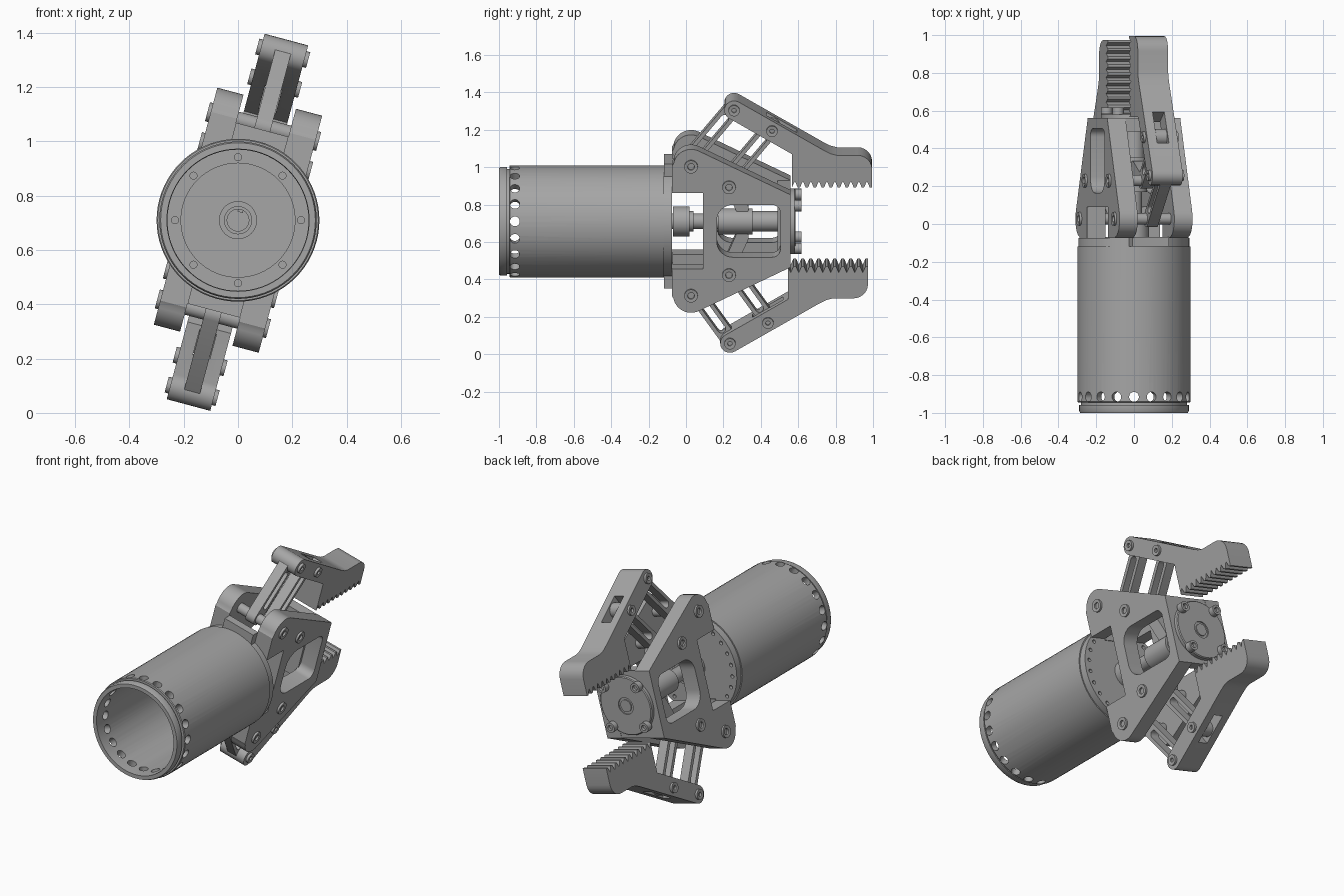
import bpy, bmesh
from math import sin, cos, pi, radians, hypot, atan2
from mathutils import Matrix

cube = bpy.data.objects.get("Cube")
if cube:
    bpy.data.objects.remove(cube)

AXIS_Z, TILT = 0.71, radians(15)
metal = bpy.data.materials.new("grey_metal")
metal.use_nodes = True
GREY = (0.38, 0.38, 0.38, 1)
metal.diffuse_color = GREY
metal.node_tree.nodes["Principled BSDF"].inputs["Base Color"].default_value = GREY


def finish(name, bm, tilted=True):
    """Turn a bmesh into an object lying on the gripper axis."""
    bmesh.ops.recalc_face_normals(bm, faces=bm.faces)
    me = bpy.data.meshes.new(name)
    bm.to_mesh(me)
    bm.free()
    me.materials.append(metal)
    me.shade_smooth()
    me.set_sharp_from_angle(angle=radians(30))
    ob = bpy.data.objects.new(name, me)
    bpy.context.collection.objects.link(ob)
    ob.location.z = AXIS_Z
    ob.rotation_euler.y = TILT if tilted else 0
    return ob


def cut(ob, cutter):
    """Subtract a cutter and remove it afterwards."""
    cutter.hide_render = True
    mod = ob.modifiers.new("cut", "BOOLEAN")
    mod.operation, mod.solver, mod.object = "DIFFERENCE", "EXACT", cutter
    bpy.context.view_layer.update()
    dg = bpy.context.evaluated_depsgraph_get()
    me = bpy.data.meshes.new_from_object(ob.evaluated_get(dg))
    ob.modifiers.clear()
    ob.data = me
    me.set_sharp_from_angle(angle=radians(30))
    bpy.data.objects.remove(cutter)


def prism(name, pts, x0, x1, socket=0):
    """Side profile of (y, z) points extruded along x; socket recesses one end."""
    bm = bmesh.new()
    face = bm.faces.new([bm.verts.new((x0, y, z)) for y, z in pts])
    out = bmesh.ops.extrude_face_region(bm, geom=[face])["geom"]
    verts = [v for v in out if isinstance(v, bmesh.types.BMVert)]
    bmesh.ops.translate(bm, verts=verts, vec=(x1 - x0, 0, 0))
    bmesh.ops.recalc_face_normals(bm, faces=bm.faces)
    if socket:
        end = [f for f in bm.faces if f.normal.x * socket > 0.9]
        bmesh.ops.inset_region(bm, faces=end, thickness=0.008)
        bmesh.ops.inset_region(bm, faces=end, thickness=0.010, depth=-0.002)
        bmesh.ops.inset_region(bm, faces=end, thickness=0.001, depth=-0.014)
    return finish(name, bm)


def lathe(name, profile, x=0, z=0, steps=64, tilted=True):
    """Closed (radius, y) profile turned around the y axis."""
    bm = bmesh.new()
    vs = [bm.verts.new((r, y, 0)) for r, y in profile]
    es = [bm.edges.new((a, b)) for a, b in zip(vs, vs[1:] + vs[:1])]
    bmesh.ops.spin(bm, geom=vs + es, cent=(0, 0, 0), axis=(0, 1, 0),
                   angle=2 * pi, steps=steps, use_merge=True)
    bmesh.ops.remove_doubles(bm, verts=bm.verts, dist=1e-5)
    bmesh.ops.translate(bm, verts=bm.verts, vec=(x, 0, z))
    return finish(name, bm, tilted)


def rod(name, r, y0, y1):
    return lathe(name, [(0, y0), (r, y0), (r, y1), (0, y1)], steps=40)


def hole_set(radius, depth, mats, tilted=True):
    bm = bmesh.new()
    for m in mats:
        bmesh.ops.create_cone(bm, cap_ends=True, segments=20, radius1=radius,
                              radius2=radius, depth=depth, matrix=m)
    return finish("hole_cutter", bm, tilted)


def ring_of(n, r, y, radial):
    """Placements on a circle, pointing outwards or along the axis."""
    out = []
    for i in range(n):
        m = Matrix.Rotation(2 * pi * i / n, 4, "Y") @ Matrix.Translation((0, y, r))
        out.append(m if radial else m @ Matrix.Rotation(pi / 2, 4, "X"))
    return out


def arc(c, r, a0, a1, n=12):
    return [(c[0] + r * cos(radians(a0 + (a1 - a0) * i / n)),
             c[1] + r * sin(radians(a0 + (a1 - a0) * i / n))) for i in range(n + 1)]


def circle(c, r, n=24):
    return arc(c, r, 0, 360 * (n - 1) / n, n - 1)


def capsule(a, b, r):
    t = atan2(b[1] - a[1], b[0] - a[0]) * 180 / pi
    return arc(b, r, t - 90, t + 90) + arc(a, r, t + 90, t + 270)


def lerp(a, b, t):
    return (a[0] + (b[0] - a[0]) * t, a[1] + (b[1] - a[1]) * t)


# Hollow body tube with a floor and ring of through holes
tube = lathe("body_tube", [(0.262, -1), (0.285, -1), (0.29, -0.99), (0.29, -0.957),
             (0.28, -0.957), (0.28, -0.945), (0.296, -0.945), (0.3, -0.94), (0.3, -0.118),
             (0.26, -0.118), (0.26, -0.96)], steps=72, tilted=False)
cut(tube, hole_set(0.026, 0.16, ring_of(20, 0.29, -0.915, True), False))
floor = lathe("tube_floor", [(0.045, -0.16), (0.21, -0.16), (0.21, -0.17), (0.265, -0.17),
              (0.265, -0.12), (0.045, -0.12)], tilted=False)
cut(floor, hole_set(0.013, 0.04, ring_of(8, 0.232, -0.17, False), False))
lathe("drive_hub", [(0.04, -0.22), (0.052, -0.22), (0.052, -0.21), (0.07, -0.21),
                    (0.07, -0.13), (0.04, -0.13)], steps=40)
prism("hub_key", [(-0.2, 0.03), (-0.13, 0.03), (-0.13, 0.045), (-0.2, 0.045)], -0.01, 0.01)

# Mounting flange behind the side plates
flange = lathe("mounting_flange", [(0, -0.122), (0.293, -0.122), (0.293, -0.075), (0, -0.075)])
cut(flange, hole_set(0.011, 0.04, ring_of(24, 0.262, -0.075, False)))
for s in (-1, 1):
    prism("flange_tab", [(-0.118, s * 0.2), (-0.07, s * 0.2), (-0.07, s * 0.345),
                         (-0.118, s * 0.345)], -0.1, 0.1)

# Drive shaft and couplings
rod("drive_shaft", 0.042, -0.12, 0.56)
rod("front_coupling", 0.08, -0.07, 0.02)
rod("shaft_collar", 0.055, 0.02, 0.04)
rod("sliding_nut", 0.07, 0.17, 0.355)
rod("rear_bushing", 0.055, 0.355, 0.51)

# Side plates with front notch and rounded window
EAR, SECOND = (0.027, 0.357), (0.23, 0.243)
half = [(0.09, 0.21), (-0.075, 0.21), (-0.075, 0.36)] + arc(EAR, 0.095, 170, 64) + [(0.56, 0.2)]
outline = half + [(y, -z) for y, z in reversed(half)]
window = (arc((0.46, 0.1), 0.045, 0, 90, 6) + arc((0.25, 0.06), 0.085, 90, 180, 8))
window += [(y, -z) for y, z in reversed(window)]
for s in (-1, 1):
    plate = prism("side_plate", outline, min(s * 0.1, s * 0.2), max(s * 0.1, s * 0.2))
    cut(plate, prism("window_cutter", window, -0.3, 0.3))
    for u in (-1, 1):
        for y, z in (EAR, SECOND):
            prism("plate_screw", circle((y, z * u), 0.036), s * 0.195, s * 0.212, s)

# Rear end block and round cap
prism("end_block", [(0.49, -0.2), (0.558, -0.2), (0.558, 0.2), (0.49, 0.2)], -0.105, 0.105)
lathe("end_cap", [(0, 0.555), (0.175, 0.555), (0.175, 0.58), (0.17, 0.585), (0.05, 0.585),
                  (0.05, 0.578), (0.036, 0.578), (0.036, 0.585), (0, 0.585)])
for a in (-0.118, 0.118):
    for b in (-0.118, 0.118):
        lathe("cap_screw", [(0, 0.58), (0.03, 0.58), (0.03, 0.618), (0.016, 0.618),
                            (0.016, 0.6), (0, 0.6)], a, b, 20)


def finger(sign, dy, du):
    """Two parallel links carrying one toothed jaw."""
    def flip(pts):
        return [(y, z * sign) for y, z in pts]

    along, normal = (0.862, -0.507), (0.507, 0.862)
    pin_a = (EAR[0] + dy, EAR[1] + du)
    pin_b = (SECOND[0] + dy, SECOND[1] + du)

    # Jaw outline: rounded arm, thick tip and saw teeth
    teeth, n, y0, y1 = [], 10, 0.31, 0.738
    step = (y1 - y0) / n
    for i in range(n):
        y = y1 - i * step
        teeth += [(y, -0.426), (y - step * 0.3, -0.426), (y - step * 0.65, -0.392)]
    prof = arc((0, 0), 0.052, 239, 60) + [(0.48, -0.222), (0.515, -0.24), (0.55, -0.249)]
    prof += arc((0.66, -0.327), 0.078, 90, 0, 6) + teeth
    prof += [(y0, -0.426), (y0, -0.243)]
    jaw = prism("jaw", flip([(y + pin_a[0], z + pin_a[1]) for y, z in prof]), -0.083, 0.083)
    slot = [(pin_a[0] + along[0] * a + normal[0] * b, pin_a[1] + along[1] * a + normal[1] * b)
            for a, b in ((0.17, -0.1), (0.36, -0.1), (0.36, 0.1), (0.17, 0.1))]
    cut(jaw, prism("slot_cutter", flip(slot), -0.032, 0.032))

    # Links with slots, their pins and screw heads
    for base, tip in ((EAR, pin_a), (SECOND, pin_b)):
        link = prism("link", flip(capsule(base, tip, 0.043)), -0.03, 0.03)
        cut(link, prism("slot_cutter", flip(capsule(lerp(base, tip, 0.22),
                        lerp(base, tip, 0.78), 0.022)), -0.1, 0.1))
        prism("plate_pin", flip(circle(base, 0.03)), -0.11, 0.11)
        prism("jaw_pin", flip(circle(tip, 0.02)), -0.08, 0.08)
        for s in (-1, 1):
            prism("jaw_screw", flip(circle(tip, 0.03)), s * 0.08, s * 0.097, s)

    # Lever from the sliding nut to the second link
    prism("nut_lever", flip(capsule((0.3, 0.08), SECOND, 0.035)), -0.03, 0.03)


finger(1, 0.23, 0.28)
finger(-1, 0.208, 0.296)
